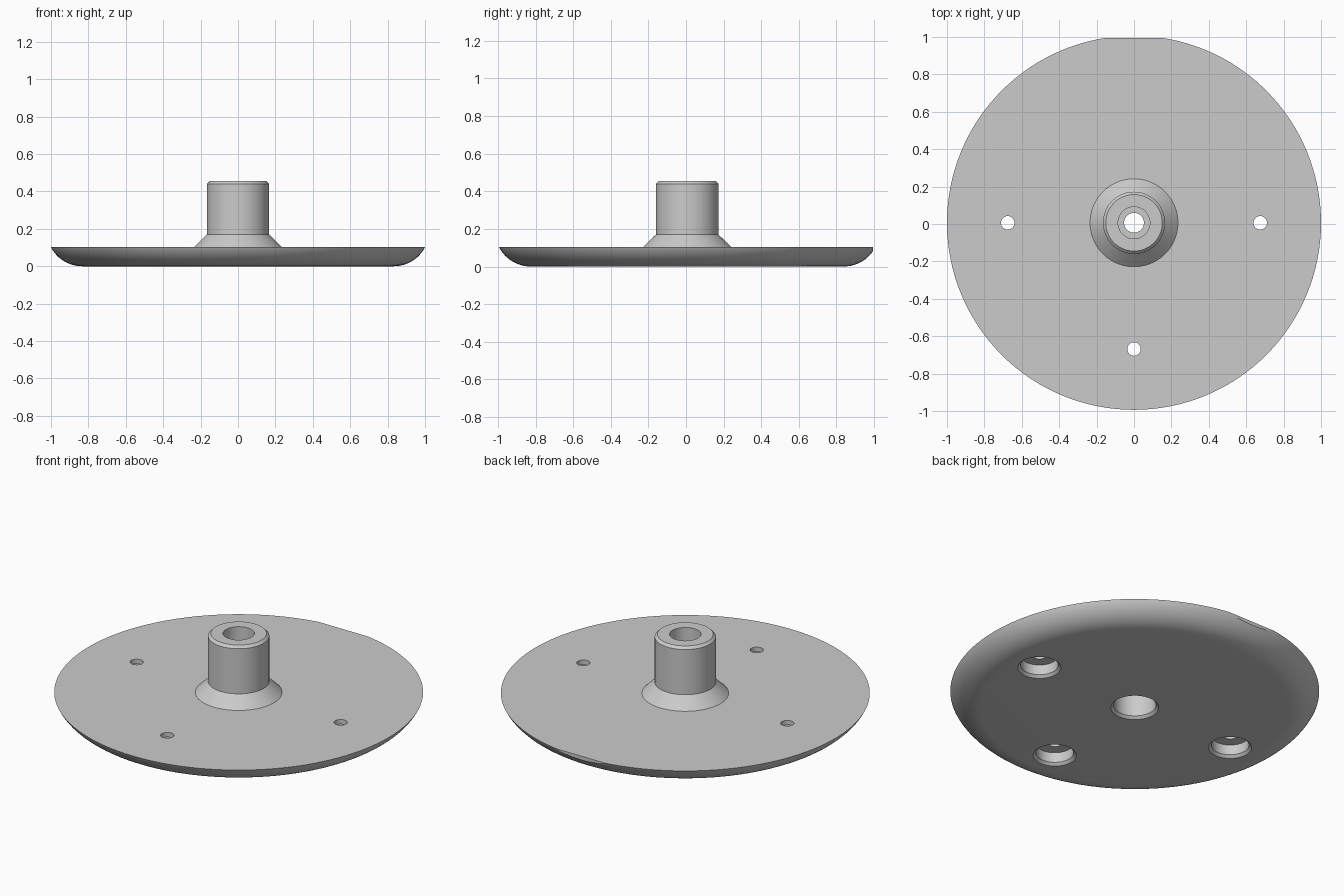
import bpy, bmesh, math
from mathutils import Matrix, Vector

if "Cube" in bpy.data.objects:
    bpy.data.objects.remove(bpy.data.objects["Cube"])

OFF_Y = 0.0065      # the rear flat shifts the disc centre slightly
SEG = 128

grey = bpy.data.materials.new("light grey")
grey.diffuse_color = (0.6, 0.6, 0.6, 1)
grey.use_nodes = True
grey.node_tree.nodes["Principled BSDF"].inputs["Base Color"].default_value = grey.diffuse_color


def lathe(name, profile, x=0, y=0, seg=SEG):
    """Revolve a closed (radius, z) loop; zero radii become poles."""
    bm = bmesh.new()
    rings = []
    for r, z in profile:
        if r == 0:
            rings.append([bm.verts.new((x, y, z))] * seg)
        else:
            rings.append([bm.verts.new((x + r * math.cos(2 * math.pi * i / seg),
                                        y + r * math.sin(2 * math.pi * i / seg), z))
                          for i in range(seg)])
    for a, b in zip(rings, rings[1:] + rings[:1]):
        if a[0] is a[1] and b[0] is b[1]:
            continue
        for i in range(seg):
            j = (i + 1) % seg
            corners = list(dict.fromkeys((a[i], a[j], b[j], b[i])))
            bm.faces.new(corners)
    bmesh.ops.recalc_face_normals(bm, faces=bm.faces)
    return make(name, bm)


def make(name, bm):
    mesh = bpy.data.meshes.new(name)
    bm.to_mesh(mesh)
    bm.free()
    mesh.materials.append(grey)
    obj = bpy.data.objects.new(name, mesh)
    bpy.context.collection.objects.link(obj)
    return obj


# Flange and hub: one revolved section with a stepped bore
R, C = 0.19, 0.832
sweep = math.acos(1 - 0.103 / R)
rim = [(C + R * math.sin(sweep * i / 12), R * (1 - math.cos(sweep * i / 12)))
       for i in range(13)]
rim = [(r * 1.0 / rim[-1][0] if i == 12 else r, z) for i, (r, z) in enumerate(rim)]
hub = [(0.235, 0.103), (0.166, 0.17), (0.166, 0.44), (0.151, 0.455)]
bore = [(0.085, 0.455), (0.085, 0.32), (0.053, 0.32), (0.053, 0.25),
        (0.115, 0.25), (0.115, 0.015), (0.13, 0)]
flange = lathe("flange_with_hub", rim + hub + bore, 0, OFF_Y)

# Counterbored, chamfered screw holes
cutters = []
for hx, hy in ((-0.675, 0), (0.675, 0), (0, -0.675)):
    cutters.append(lathe("screw_hole_cutter",
                         [(0, -0.05), (0.117, -0.05), (0.117, 0), (0.102, 0.015),
                          (0.102, 0.075), (0.036, 0.075), (0.036, 0.2), (0, 0.2)],
                         hx, hy + OFF_Y, 48))

# Small flat on the rear rim
bm = bmesh.new()
bmesh.ops.create_cube(bm, size=1, matrix=Matrix.Translation((0, 0.9935 + 0.5, 0)))
cutters.append(make("rear_flat_cutter", bm))

for cutter in cutters:
    mod = flange.modifiers.new("cut", "BOOLEAN")
    mod.operation = "DIFFERENCE"
    mod.solver = "EXACT"
    mod.object = cutter
    cutter.hide_render = True

# Apply the cuts, then discard the cutters
bpy.context.view_layer.update()
deps = bpy.context.evaluated_depsgraph_get()
result = bpy.data.meshes.new_from_object(flange.evaluated_get(deps))
flange.modifiers.clear()
flange.data = result
for cutter in cutters:
    bpy.data.objects.remove(cutter)

# Smooth curved walls, crisp edges
bpy.context.view_layer.objects.active = flange
flange.select_set(True)
bpy.ops.object.shade_smooth_by_angle(angle=math.radians(25))
